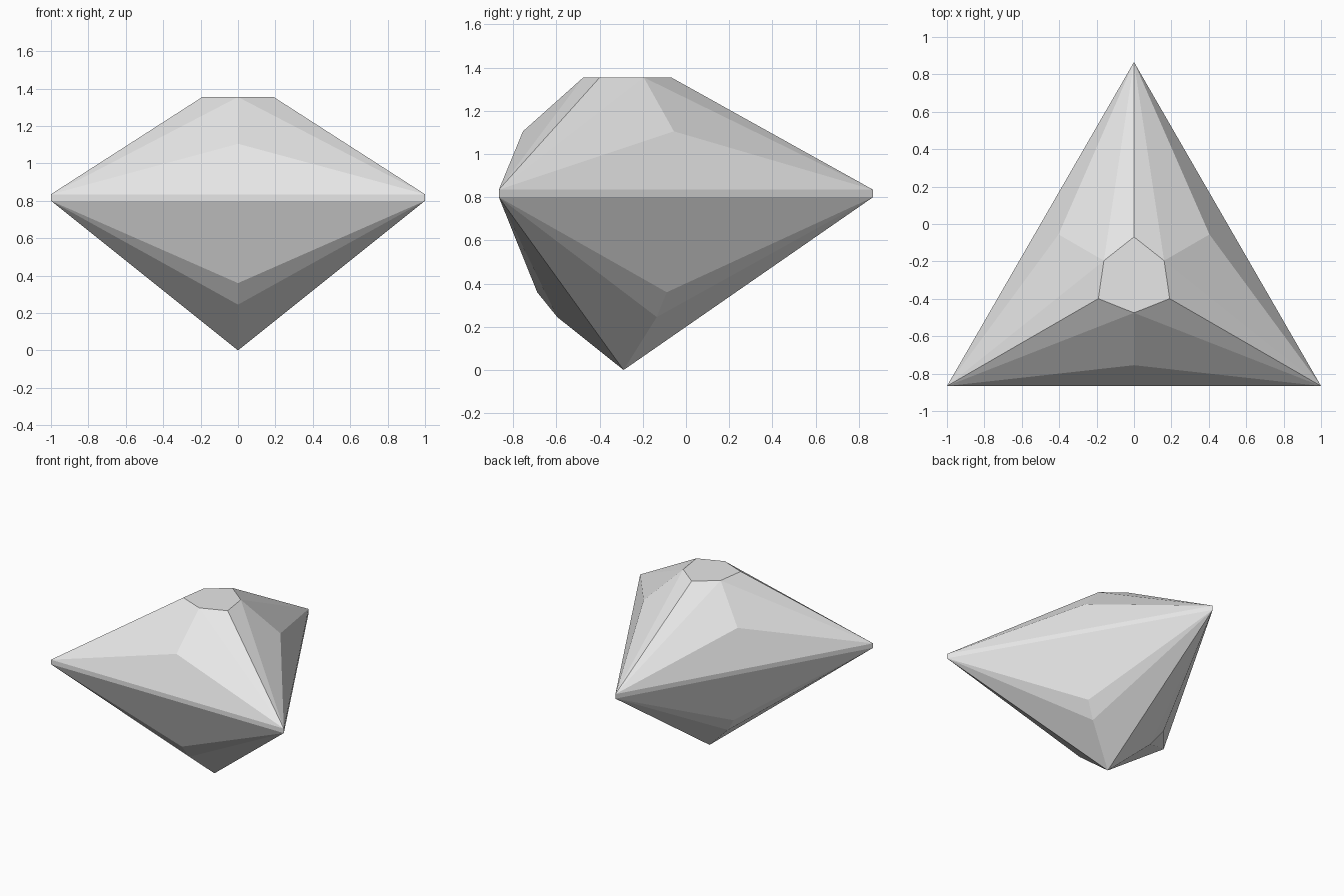
import bpy, bmesh, math

cube = bpy.data.objects.get("Cube")
if cube:
    bpy.data.objects.remove(cube, do_unlink=True)

CENTRE_Y = -0.289
CORNER_ANGLE = math.pi / 2          # first corner points to the back
MID_ANGLE = CORNER_ANGLE - math.pi / 3  # middle of the next side, clockwise

mat = bpy.data.materials.new("pale grey crystal")
mat.use_nodes = True
grey = (0.8, 0.8, 0.8, 1)
mat.diffuse_color = grey
mat.node_tree.nodes["Principled BSDF"].inputs["Base Color"].default_value = grey

bm = bmesh.new()


def ring(radius, z, start):
    """Three points with threefold symmetry about the gem axis."""
    points = []
    for i in range(3):
        a = start - i * math.tau / 3
        points.append(bm.verts.new((radius * math.cos(a),
                                    CENTRE_Y + radius * math.sin(a), z)))
    return points


# Rings from the table down to the culet
table_corner = ring(0.22, 1.355, CORNER_ANGLE)
table_mid = ring(0.186, 1.355, MID_ANGLE)
crown_mid = ring(0.466, 1.105, MID_ANGLE)
girdle_top = ring(1.1547, 0.835, CORNER_ANGLE)
girdle_low = ring(1.1547, 0.80, CORNER_ANGLE)
pavilion_mid = ring(0.40, 0.36, MID_ANGLE)
pavilion_low = ring(0.307, 0.245, MID_ANGLE)
culet = bm.verts.new((0, CENTRE_Y, 0))

# Table: one flat six-sided facet
bm.faces.new([v for pair in zip(table_corner, table_mid) for v in pair])

for i in range(3):
    j = (i + 1) % 3
    # Crown main facet and girdle band
    bm.faces.new((girdle_top[i], girdle_top[j], crown_mid[i]))
    bm.faces.new((girdle_top[i], girdle_top[j], girdle_low[j], girdle_low[i]))
    # Pavilion main facet
    bm.faces.new((girdle_low[i], girdle_low[j], pavilion_mid[i]))
    # Facets fanning out from both corners of this side
    for k in (i, j):
        top, low = girdle_top[k], girdle_low[k]
        bm.faces.new((top, table_corner[k], table_mid[i]))
        bm.faces.new((top, table_mid[i], crown_mid[i]))
        bm.faces.new((low, pavilion_mid[i], pavilion_low[i]))
        bm.faces.new((low, pavilion_low[i], culet))

bmesh.ops.recalc_face_normals(bm, faces=bm.faces)
mesh = bpy.data.meshes.new("gem")
bm.to_mesh(mesh)
bm.free()
mesh.materials.append(mat)
gem = bpy.data.objects.new("triangular_gem", mesh)
bpy.context.collection.objects.link(gem)
